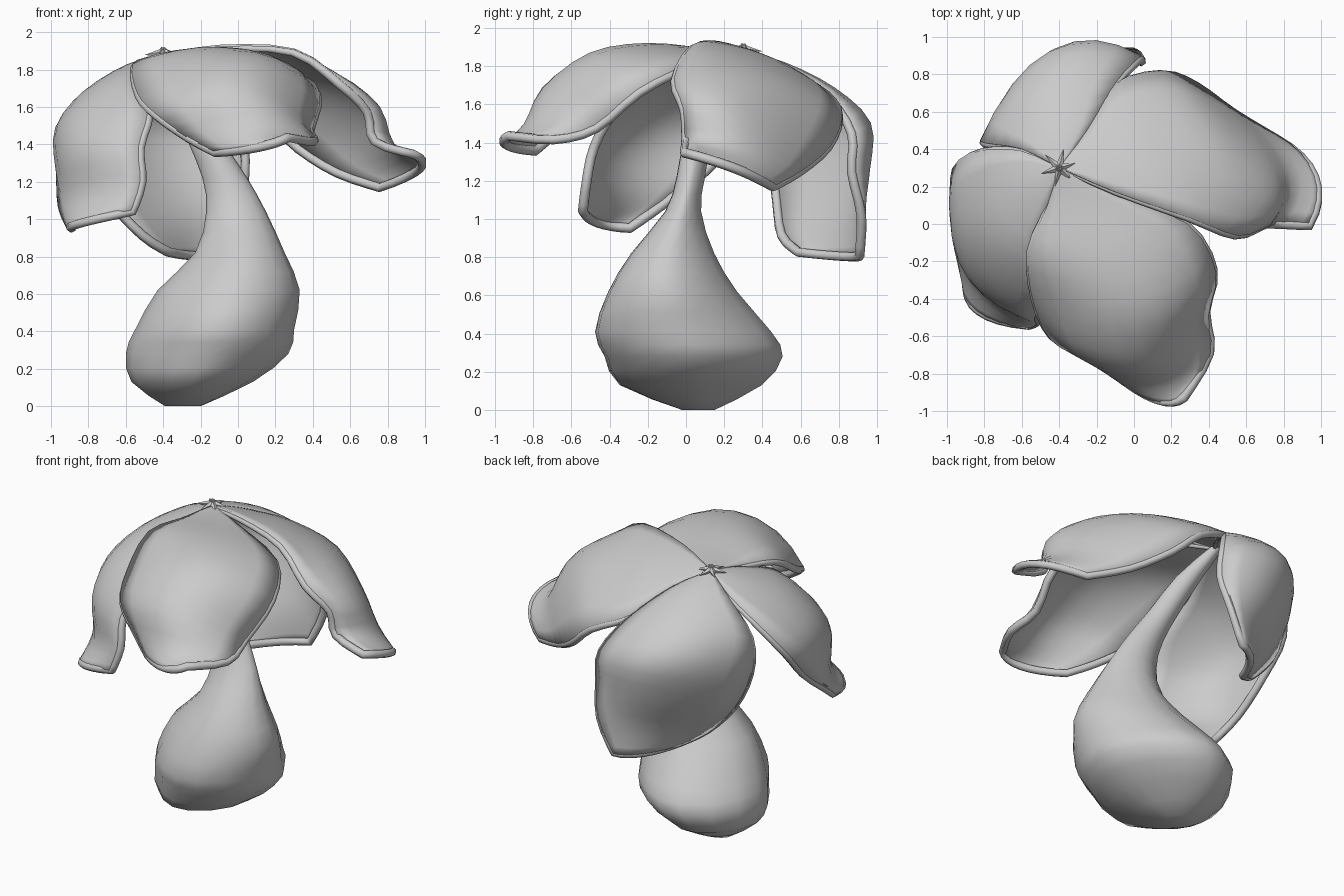
import bpy, math
from mathutils import Vector as V

if "Cube" in bpy.data.objects:
    bpy.data.objects.remove(bpy.data.objects["Cube"])

APEX = V((-0.4, 0.3, 1.87))
INSIDE = V((-0.1, 0.1, 1.1))


def spline(pts, n):
    # Catmull-Rom samples through the points
    out = []
    for i in range(len(pts) - 1):
        a, b, c = pts[max(i - 1, 0)], pts[i], pts[i + 1]
        d = pts[min(i + 2, len(pts) - 1)]
        for k in range(n):
            t = k / n
            out.append(0.5 * (2 * b + (c - a) * t + (2 * a - 5 * b + 4 * c - d) * t * t
                              + (3 * b - a - 3 * c + d) * t ** 3))
    return out + [pts[-1]]


def mesh_object(name, verts, faces, angle=50):
    me = bpy.data.meshes.new(name)
    me.from_pydata(verts, [], faces)
    ob = bpy.data.objects.new(name, me)
    bpy.context.collection.objects.link(ob)
    bpy.ops.object.select_all(action='DESELECT')
    ob.select_set(True)
    bpy.context.view_layer.objects.active = ob
    bpy.ops.object.shade_smooth_by_angle(angle=math.radians(angle))
    return ob


def petal(name, left, mid, right):
    # Curved sheet between two edges and a midrib, with a rolled rim
    cols, n = 8, 3
    l, m, r = [spline([APEX] + [V(p) for p in e], n) for e in (left, mid, right)]
    verts = []
    for a, b, c in zip(l, m, r):
        for j in range(cols + 1):
            t = j / cols
            verts.append(a * (2 * (t - .5) * (t - 1)) + b * (4 * t * (1 - t)) + c * (2 * t * (t - .5)))
    w, rows = cols + 1, len(l)
    faces = [(i * w + j, i * w + j + 1, (i + 1) * w + j + 1, (i + 1) * w + j)
             for i in range(rows - 1) for j in range(cols)]
    ob = mesh_object(name, verts, faces)
    s = ob.modifiers.new("thickness", 'SOLIDIFY')
    s.thickness, s.offset = 0.025, 0
    # rim is tucked slightly to the inside of the petal
    path = ([verts[i * w] for i in range(rows)] + verts[(rows - 1) * w + 1:rows * w - 1]
            + [verts[i * w + cols] for i in reversed(range(rows))])
    cu = bpy.data.curves.new(name + "_rim", 'CURVE')
    cu.dimensions, cu.bevel_depth, cu.bevel_resolution = '3D', 0.026, 1
    sp = cu.splines.new('POLY')
    sp.points.add(len(path) - 1)
    for i, (p, q) in enumerate(zip(sp.points, path)):
        p.co = (*(q + (INSIDE - q).normalized() * 0.012), 1)
        p.radius = min(1, 0.4 + 0.07 * min(i, len(path) - 1 - i))
    bpy.context.collection.objects.link(bpy.data.objects.new(name + "_rim", cu))


# Four drooping petals: left edge, midrib, right edge
petal("front_petal",
      [(-.46, .1, 1.85), (-.56, -.15, 1.82), (-.53, -.42, 1.66), (-.44, -.61, 1.56), (-.27, -.71, 1.44), (-.12, -.8, 1.36)],
      [(-.28, .12, 1.88), (-.1, -.2, 1.91), (0, -.5, 1.86), (.04, -.74, 1.68), (.09, -.84, 1.49), (.12, -.95, 1.39)],
      [(-.1, .15, 1.87), (.28, 0, 1.8), (.43, -.25, 1.67), (.39, -.48, 1.48), (.41, -.7, 1.42), (.27, -.94, 1.44)])
petal("right_petal",
      [(-.1, .17, 1.92), (.3, .03, 1.9), (.55, -.06, 1.73), (.7, -.01, 1.58), (.74, 0, 1.42), (.95, -.01, 1.35)],
      [(-.15, .35, 1.87), (.1, .4, 1.84), (.45, .36, 1.75), (.7, .3, 1.57), (.82, .29, 1.36), (.98, .25, 1.27)],
      [(-.25, .5, 1.8), (-.1, .74, 1.66), (.15, .81, 1.54), (.33, .75, 1.38), (.54, .6, 1.25), (.77, .46, 1.17)])
petal("left_petal",
      [(-.6, .39, 1.79), (-.82, .39, 1.65), (-.96, .29, 1.46), (-.96, .1, 1.25), (-.95, -.13, 1.07), (-.9, -.3, .95)],
      [(-.58, .2, 1.82), (-.77, .02, 1.7), (-.87, -.15, 1.54), (-.88, -.28, 1.35), (-.8, -.37, 1.12), (-.84, -.47, .98)],
      [(-.46, .1, 1.84), (-.53, -.15, 1.75), (-.48, -.38, 1.57), (-.53, -.49, 1.38), (-.52, -.53, 1.2), (-.57, -.55, 1.04)])
petal("back_petal",
      [(-.6, .4, 1.78), (-.79, .43, 1.58), (-.8, .45, 1.35), (-.7, .48, 1.11), (-.52, .51, .91), (-.38, .6, .82)],
      [(-.42, .5, 1.81), (-.5, .72, 1.68), (-.45, .91, 1.5), (-.35, .91, 1.25), (-.28, .84, 1.0), (-.25, .82, .8)],
      [(-.25, .5, 1.8), (-.1, .75, 1.65), (.02, .88, 1.45), (.04, .88, 1.25), (0, .93, 1.02), (-.1, .92, .8)])

# Swollen bulb narrowing to a leaning neck: x min, x max, y min, y max, z
bulb = [(-.39, -.2, -.02, .15, .0), (-.57, .08, -.35, .4, .13), (-.6, .27, -.43, .51, .28),
        (-.55, .3, -.48, .45, .41), (-.43, .33, -.41, .27, .62), (-.23, .25, -.29, .15, .82),
        (-.17, .15, -.11, .08, 1.04), (-.19, .05, -.05, .1, 1.22), (-.27, -.08, -.01, .14, 1.42),
        (-.36, -.2, .1, .24, 1.65), (-.44, -.36, .26, .34, 1.86)]
centres = spline([V(((a + b) / 2, (c + d) / 2, z)) for a, b, c, d, z in bulb], 2)
radii = spline([V(((b - a) / 2, (d - c) / 2, 0)) for a, b, c, d, z in bulb], 2)
N = 16


def soft(v):
    # slightly diamond-shaped cross-section
    return math.copysign(abs(v) ** 1.15, v)


verts = [c + V((r.x * soft(math.cos(k * math.tau / N)), r.y * soft(math.sin(k * math.tau / N - 0.12)), 0))
         for c, r in zip(centres, radii) for k in range(N)]
faces = [(i * N + k, i * N + (k + 1) % N, (i + 1) * N + (k + 1) % N, (i + 1) * N + k)
         for i in range(len(centres) - 1) for k in range(N)]
faces += [tuple(reversed(range(N))), tuple(range(len(verts) - N, len(verts)))]
mesh_object("bulb_and_neck", verts, faces, 60)

# Small tuft of creased tips where the petals meet
for i in range(6):
    a = i * math.tau / 6 + 0.3
    d = V((math.cos(a), math.sin(a), -0.12))
    bpy.ops.mesh.primitive_cone_add(vertices=5, radius1=0.028, depth=0.12,
                                    location=APEX + d * 0.045 + V((0, 0, .02)),
                                    rotation=d.to_track_quat('Z', 'Y').to_euler())
    bpy.context.object.name = "crown_tip"
